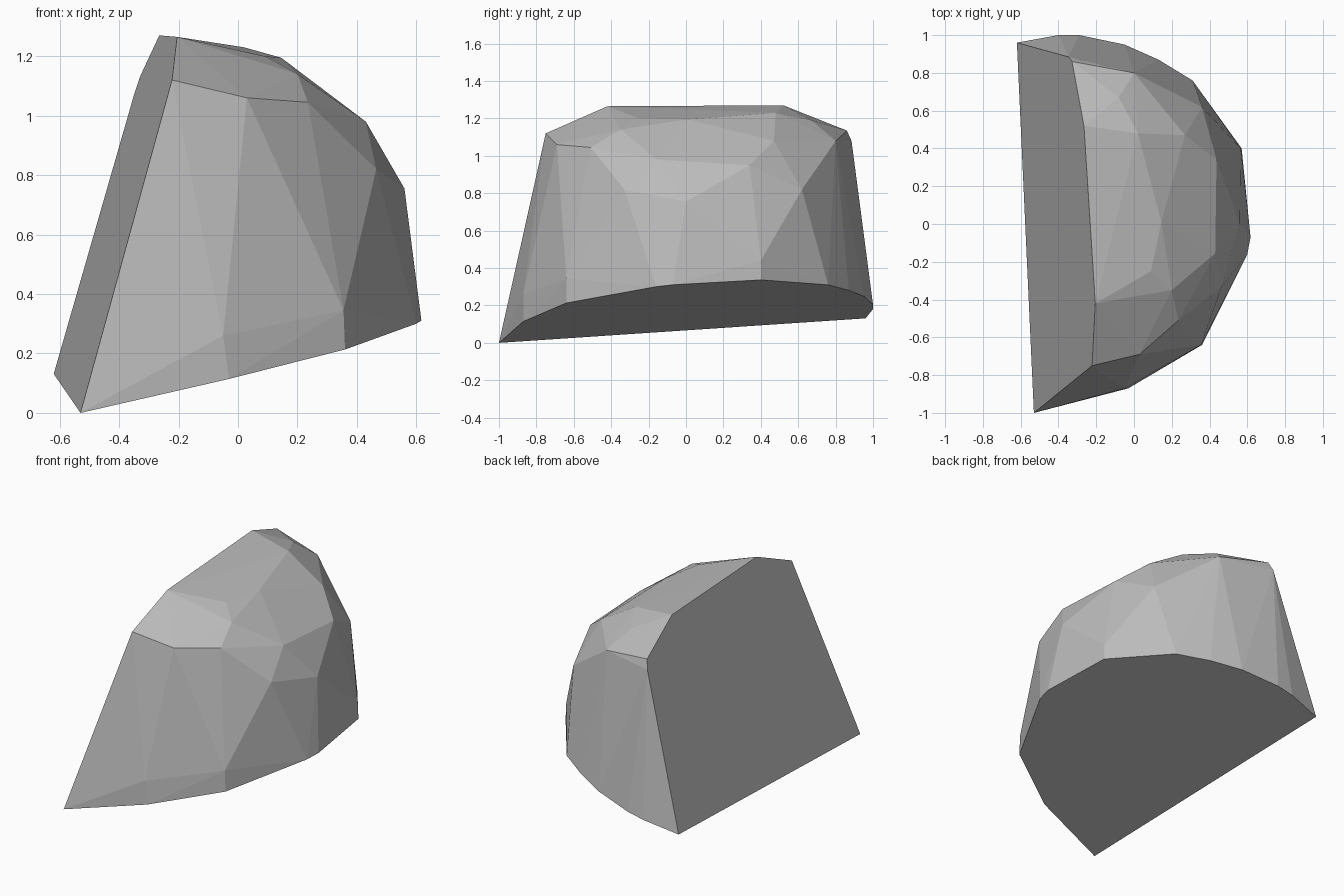
import bpy, bmesh


def base_z(x, y):
    # tilted plane of the flat cut underneath
    return max(0.0, 0.2087 * (x + 0.53) + 0.0765 * (y + 1))


# rim of the cut base
rim = [(-0.53, -1), (-0.03, -0.87), (0.36, -0.64), (0.60, -0.16), (0.617, -0.07),
       (0.57, 0.40), (0.31, 0.76), (0.13, 0.87), (-0.05, 0.95), (-0.29, 1.0),
       (-0.40, 1.0), (-0.62, 0.96)]
points = [(x, y, base_z(x, y)) for x, y in rim]

# rim of the sloping split face
points += [(-0.222, -0.75, 1.12), (-0.205, -0.42, 1.265), (-0.265, 0.52, 1.27),
           (-0.328, 0.86, 1.135), (-0.347, 0.885, 1.08)]

# rounded crown and sides
points += [(0.03, -0.69, 1.06), (0.235, -0.51, 1.045), (0.20, -0.35, 1.14),
           (0.09, -0.25, 1.20), (0.145, 0.01, 1.195), (0.43, -0.155, 0.98),
           (0.437, 0.34, 0.95), (0.465, -0.33, 0.82), (0.56, 0.0, 0.755),
           (0.355, -0.64, 0.345), (-0.05, -0.87, 0.26), (0.27, 0.47, 1.08),
           (0.36, 0.62, 0.82), (0.0, 0.80, 1.08), (-0.08, 0.67, 1.19),
           (0.02, 0.48, 1.23), (0.565, 0.40, 0.44)]

# chipped rock as the hull of its corners
bm = bmesh.new()
for p in points:
    bm.verts.new(p)
res = bmesh.ops.convex_hull(bm, input=bm.verts)
loose = [v for v in bm.verts if not v.link_faces]
bmesh.ops.delete(bm, geom=loose, context='VERTS')
# merge the nearly coplanar triangles of the cut faces
bmesh.ops.dissolve_limit(bm, angle_limit=0.035, verts=bm.verts, edges=bm.edges)
bmesh.ops.recalc_face_normals(bm, faces=bm.faces)
mesh = bpy.data.meshes.new("rock")
bm.to_mesh(mesh)
bm.free()

stone = bpy.data.materials.new("grey stone")
stone.diffuse_color = (0.5, 0.5, 0.5, 1)
mesh.materials.append(stone)
rock = bpy.data.objects.new("rock", mesh)
bpy.context.collection.objects.link(rock)
